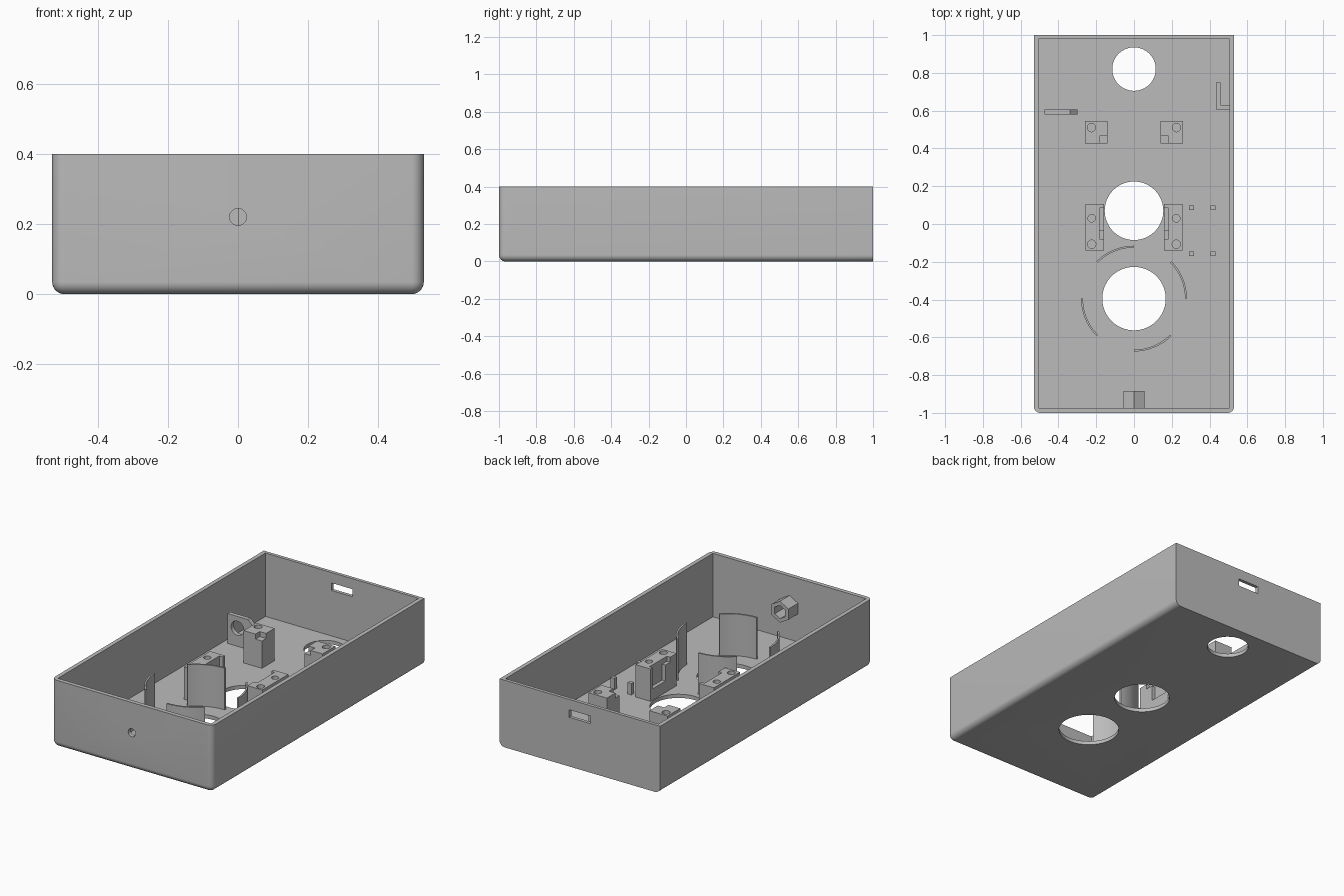
import bpy, bmesh
from math import sin, cos, pi, radians

if "Cube" in bpy.data.objects:
    bpy.data.objects.remove(bpy.data.objects["Cube"], do_unlink=True)

grey = bpy.data.materials.new("plain_grey")
grey.use_nodes = True
colour = (0.5, 0.5, 0.5, 1)
grey.diffuse_color = colour
grey.node_tree.nodes["Principled BSDF"].inputs["Base Color"].default_value = colour

W, WALL, FLOOR, TOP = 0.53, 0.025, 0.022, 0.4
SINK = 0.01          # parts are set this far into the floor
BLOCK_TOP = 0.215


def rect(x0, x1, y0, y1):
    return [(x0, y0), (x1, y0), (x1, y1), (x0, y1)]


def ring(cx, cy, r, n=48):
    return [(cx + r * sin(2 * pi * i / n), cy + r * cos(2 * pi * i / n)) for i in range(n)]


def prism(name, pts, lo, hi, axis="z"):
    """Extrude a flat outline along z, or an x-z outline along y."""
    bm = bmesh.new()
    place = (lambda a, b, c: (a, b, c)) if axis == "z" else (lambda a, b, c: (a, c, b))
    ends = [[bm.verts.new(place(a, b, c)) for a, b in pts] for c in (lo, hi)]
    for end in ends:
        bm.faces.new(end)
    n = len(pts)
    for i in range(n):
        j = (i + 1) % n
        bm.faces.new((ends[0][i], ends[0][j], ends[1][j], ends[1][i]))
    bmesh.ops.recalc_face_normals(bm, faces=bm.faces)
    mesh = bpy.data.meshes.new(name)
    bm.to_mesh(mesh)
    bm.free()
    mesh.materials.append(grey)
    ob = bpy.data.objects.new(name, mesh)
    bpy.context.collection.objects.link(ob)
    return ob


def cut(ob, *cutters):
    """Subtract the cutters, bake the result and remove them."""
    for c in cutters:
        c.hide_render = True
        mod = ob.modifiers.new("cut", "BOOLEAN")
        mod.operation, mod.solver, mod.object = "DIFFERENCE", "EXACT", c
    graph = bpy.context.evaluated_depsgraph_get()
    mesh = bpy.data.meshes.new_from_object(ob.evaluated_get(graph))
    ob.modifiers.clear()
    ob.data = mesh
    for c in cutters:
        bpy.data.objects.remove(c, do_unlink=True)


def smooth(ob):
    bpy.ops.object.select_all(action="DESELECT")
    ob.select_set(True)
    bpy.context.view_layer.objects.active = ob
    bpy.ops.object.shade_smooth_by_angle(angle=radians(30))


# Tray shell: rounded along the front corners and the front and side bottom edges
tray = prism("tray", rect(-W, W, -1, 1), 0, TOP)
bm = bmesh.new()
bm.from_mesh(tray.data)
rounded = []
for e in bm.edges:
    mid = (e.verts[0].co + e.verts[1].co) / 2
    front, side, bottom = mid.y < -0.9, abs(mid.x) > 0.5, mid.z < 0.01
    if (front and side) or (bottom and (front or side)):
        rounded.append(e)
bmesh.ops.bevel(bm, geom=rounded, offset=0.035, segments=8, profile=0.5, affect="EDGES")
bm.to_mesh(tray.data)
bm.free()

# Hollow, three floor openings, rear slot and front screw hole
cut(tray,
    prism("hollow", rect(WALL - W, W - WALL, WALL - 1, 0.98), FLOOR, 0.6),
    prism("rear_opening", ring(0, 0.82, 0.115, 64), -0.1, 0.1),
    prism("middle_opening", ring(0, 0.07, 0.155, 64), -0.1, 0.1),
    prism("front_opening", ring(0, -0.395, 0.168, 64), -0.1, 0.1),
    prism("rear_slot", rect(-0.07, 0.07, 0.293, 0.338), 0.9, 1.1, "y"),
    prism("screw_hole", ring(0, 0.22, 0.024, 32), -1.1, -0.9, "y"))
smooth(tray)

# Hexagonal nut holder on the front wall
nut = prism("nut_holder", ring(0, 0.22, 0.064, 6), WALL - 1, -0.885, "y")
cut(nut, prism("nut_pocket", ring(0, 0.22, 0.04, 6), -1.05, -0.8, "y"))

# Four curved guards around the front opening
for k in range(4):
    angles = [k * pi / 2 + i * pi / 4 / 16 for i in range(17)]
    outline = [(0.28 * cos(a), 0.28 * sin(a) - 0.395) for a in angles]
    outline += [(0.27 * cos(a), 0.27 * sin(a) - 0.395) for a in reversed(angles)]
    smooth(prism(f"curved_guard_{k + 1}", outline, SINK, 0.27))

# Mirrored mounting blocks with screw holes and notches
for side, s in (("left", 1), ("right", -1)):
    def sided(x0, x1, y0, y1):
        return rect(min(s * x0, s * x1), max(s * x0, s * x1), y0, y1)

    small = prism(f"{side}_small_block", sided(0.14, 0.26, 0.425, 0.545), SINK, BLOCK_TOP)
    cut(small,
        prism("hole", ring(s * 0.225, 0.51, 0.022, 24), 0.1, 0.3),
        prism("notch", sided(0.1, 0.182, 0.4, 0.465), 0.185, 0.3))
    smooth(small)

    long = prism(f"{side}_long_block", sided(0.16, 0.258, -0.14, 0.105), SINK, BLOCK_TOP)
    cut(long,
        prism("rear_hole", ring(s * 0.224, 0.03, 0.02, 24), 0.1, 0.3),
        prism("front_hole", ring(s * 0.224, -0.107, 0.022, 24), 0.1, 0.3),
        prism("recess", sided(0.1, 0.182, -0.035, 0.085), 0.09, 0.3),
        prism("step", sided(0.1, 0.182, -0.08, -0.03), 0.185, 0.3))
    smooth(long)

# Four small square posts
for i, x in enumerate((0.305, 0.418)):
    for j, y in enumerate((0.085, -0.157)):
        prism(f"post_{2 * i + j + 1}", rect(x - 0.013, x + 0.013, y - 0.012, y + 0.012), SINK, 0.09)

# Upright plate with a round hole
plate = prism("holed_plate", [(-0.475, SINK), (-0.3, SINK), (-0.3, 0.16), (-0.34, 0.2), (-0.475, 0.2)],
              0.58, 0.605, "y")
cut(plate, prism("plate_hole", ring(-0.41, 0.13, 0.042), 0.5, 0.7, "y"))
smooth(plate)

# Angled bracket against the left wall
prism("bracket", [(0.435, 0.605), (0.51, 0.605), (0.51, 0.63), (0.458, 0.63), (0.458, 0.75), (0.435, 0.75)],
      SINK, 0.17)
